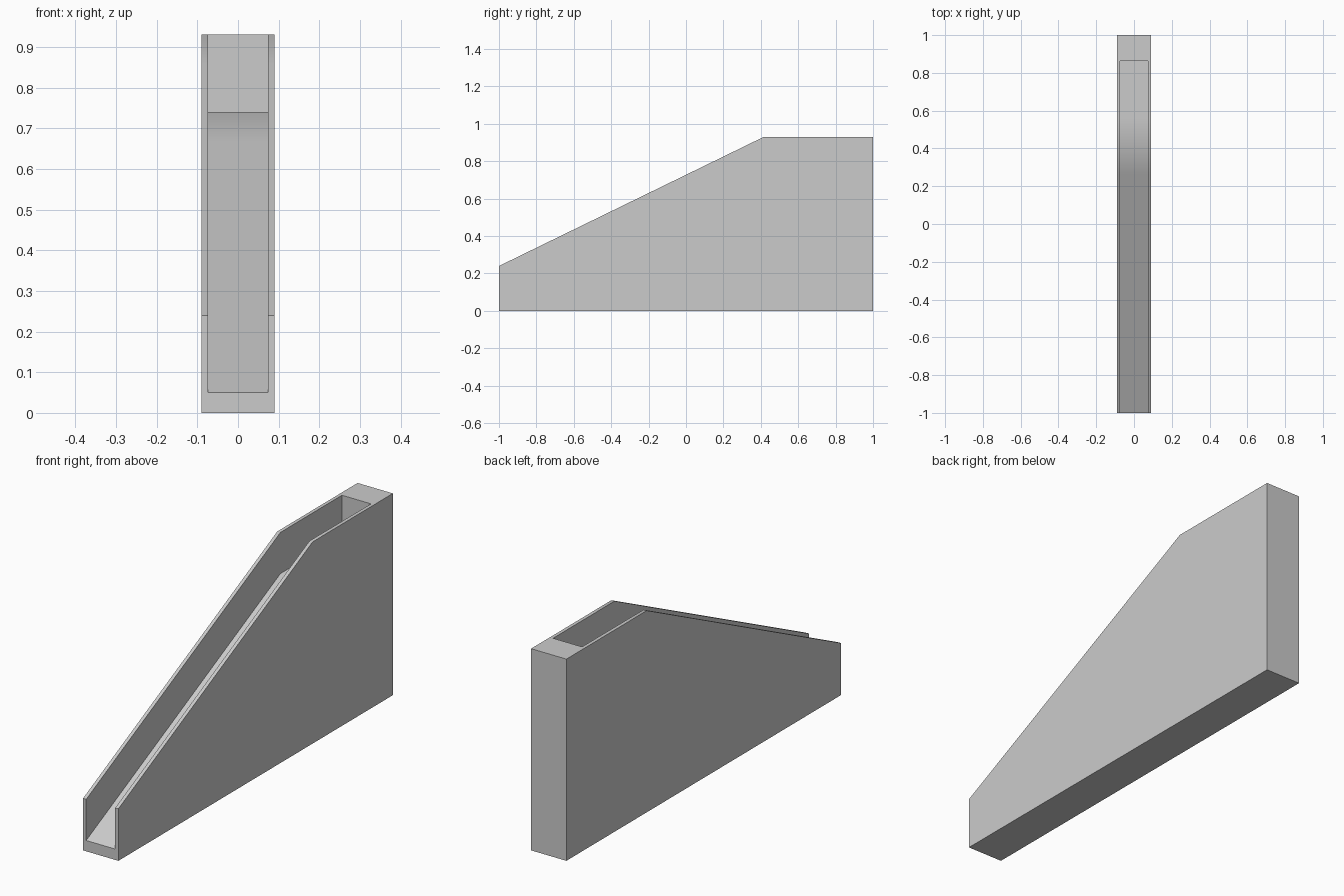
import bpy, bmesh

if "Cube" in bpy.data.objects:
    bpy.data.objects.remove(bpy.data.objects["Cube"])

SLOPE = (0.93 - 0.24) / 1.415   # pitch shared by the rim and the chute floor
BEND = 0.415                    # y where the ramp meets the level top


def extrude_profile(name, profile, half_width):
    """Solid made from a (y, z) profile spread evenly about x = 0."""
    bm = bmesh.new()
    face = bm.faces.new([bm.verts.new((-half_width, y, z)) for y, z in profile])
    out = bmesh.ops.extrude_face_region(bm, geom=[face])
    verts = [v for v in out["geom"] if isinstance(v, bmesh.types.BMVert)]
    bmesh.ops.translate(bm, verts=verts, vec=(2 * half_width, 0, 0))
    bmesh.ops.recalc_face_normals(bm, faces=bm.faces)
    mesh = bpy.data.meshes.new(name)
    bm.to_mesh(mesh)
    bm.free()
    obj = bpy.data.objects.new(name, mesh)
    bpy.context.collection.objects.link(obj)
    return obj


def ramp_line(start, end, top):
    """Sloped run into a level run, with support loops beside the bend."""
    ys = (start, BEND - 0.15, BEND, BEND + 0.15, end)
    return [(y, top + min(0, y - BEND) * SLOPE) for y in ys]


# Outer body of the chute
body = extrude_profile("chute_body", [(1, 0), (-1, 0)] + ramp_line(-1, 1, 0.93), 0.09)

# Channel, open at the front and closed by a thick wall at the back
cutter = extrude_profile("channel_cutter",
                         ramp_line(-1.1, 0.863, 0.74) + [(0.863, 1.2), (-1.1, 1.2)], 0.074)
cutter.hide_render = True

cut = body.modifiers.new("channel", 'BOOLEAN')
cut.operation = 'DIFFERENCE'
cut.solver = 'EXACT'
cut.object = cutter
bpy.context.view_layer.objects.active = body
body.select_set(True)
bpy.ops.object.modifier_apply(modifier=cut.name)
bpy.data.objects.remove(cutter)

# Soft bend on the ramp, crisp edges elsewhere
bpy.ops.object.shade_smooth_by_angle(angle=0.5236)
